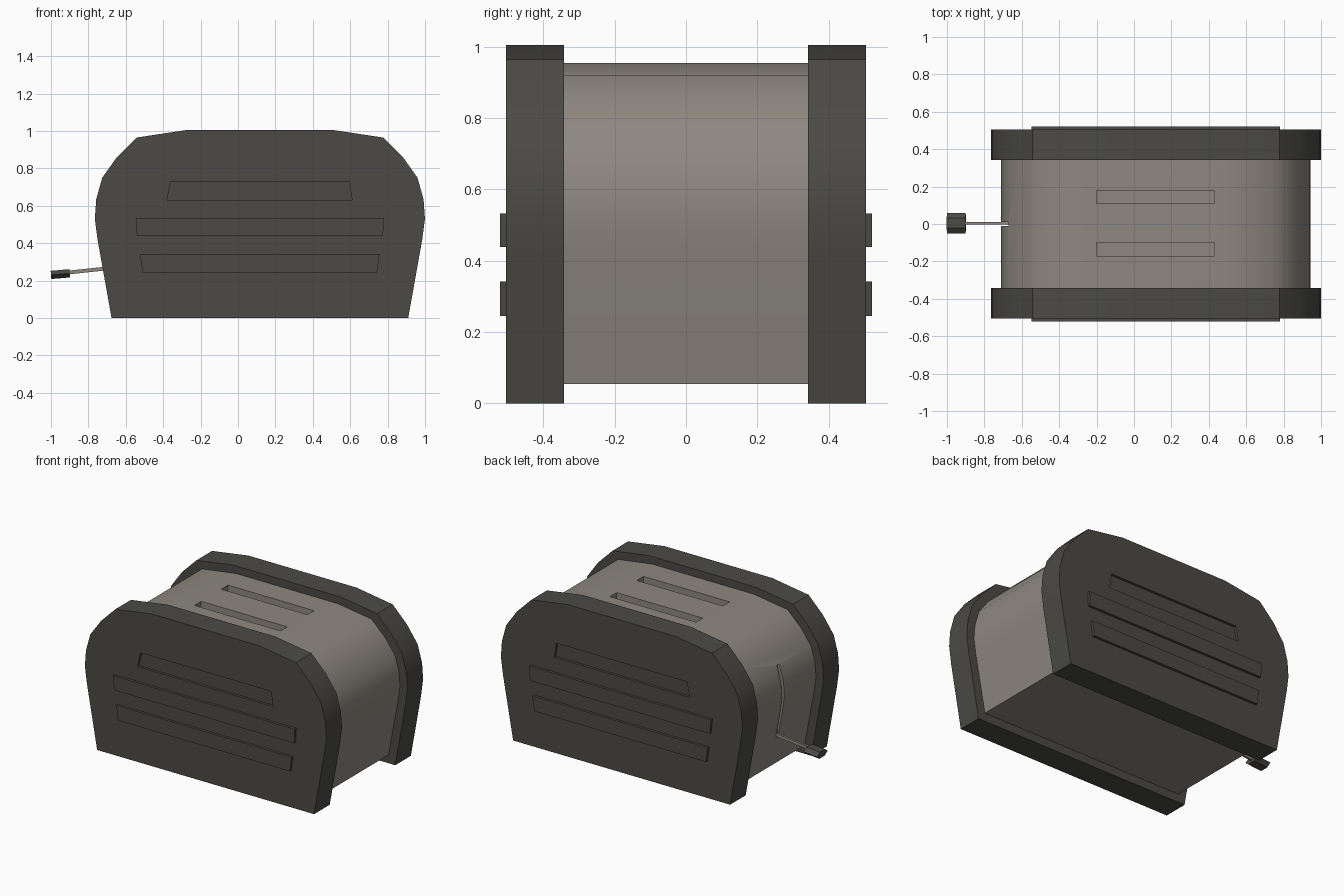
import bpy, bmesh, math

if "Cube" in bpy.data.objects:
    bpy.data.objects.remove(bpy.data.objects["Cube"])

CX = 0.117  # centre line of the toaster housing


def material(name, rgb):
    m = bpy.data.materials.new(name)
    m.diffuse_color = (*rgb, 1)
    m.use_nodes = True
    m.node_tree.nodes["Principled BSDF"].inputs["Base Color"].default_value = m.diffuse_color
    return m


DARK = material("dark_plastic", (0.07, 0.068, 0.06))
STEEL = material("warm_metal", (0.27, 0.245, 0.215))


def prism(name, pts, y0, y1, mat):
    """Extrude an x/z outline from y0 to y1."""
    bm = bmesh.new()
    face = bm.faces.new([bm.verts.new((x, y0, z)) for x, z in pts])
    ext = bmesh.ops.extrude_face_region(bm, geom=[face])
    for v in ext["geom"]:
        if isinstance(v, bmesh.types.BMVert):
            v.co.y = y1
    bmesh.ops.recalc_face_normals(bm, faces=bm.faces)
    me = bpy.data.meshes.new(name)
    bm.to_mesh(me)
    bm.free()
    ob = bpy.data.objects.new(name, me)
    bpy.context.collection.objects.link(ob)
    me.materials.append(mat)
    return ob


def box(name, x0, x1, y0, y1, z0, z1, mat):
    return prism(name, [(x0, z0), (x1, z0), (x1, z1), (x0, z1)], y0, y1, mat)


def activate(ob):
    bpy.ops.object.select_all(action='DESELECT')
    ob.select_set(True)
    bpy.context.view_layer.objects.active = ob


def cut(ob, cutter):
    activate(ob)
    mod = ob.modifiers.new("cut", 'BOOLEAN')
    mod.operation = 'DIFFERENCE'
    mod.solver = 'EXACT'
    mod.object = cutter
    bpy.ops.object.modifier_apply(modifier=mod.name)
    bpy.data.objects.remove(cutter)


def smooth(ob, degrees):
    activate(ob)
    bpy.ops.object.shade_smooth_by_angle(angle=math.radians(degrees))


# Housing outline: right half as (distance from centre line, z), then mirrored
half = [(0.793, 0), (0.868, 0.42), (0.8825, 0.53), (0.875, 0.635), (0.843, 0.75),
        (0.765, 0.86), (0.66, 0.965), (0.395, 1.005)]
outline = half + [(-x, z) for x, z in reversed(half)]

# Metal body, slightly smaller than the end panels
body = prism("body", [(CX + x * 0.938, 0.055 + z * 0.8955) for x, z in outline],
             -0.36, 0.36, STEEL)
# Bread slots
for y in (-0.135, 0.145):
    cut(body, box("slot_cutter", -0.2, 0.43, y - 0.035, y + 0.035, 0.84, 1.1, STEEL))
# Lever slit
cut(body, box("slit_cutter", -0.85, -0.66, -0.012, 0.012, 0.25, 0.73, STEEL))
smooth(body, 40)

# End panels with one recessed and two raised bars each
upper_bar = [(-0.38, 0.63), (0.61, 0.63), (0.595, 0.727), (-0.36, 0.727)]
raised_bars = {
    "middle_bar": [(-0.54, 0.438), (0.775, 0.438), (0.78, 0.533), (-0.547, 0.533)],
    "lower_bar": [(-0.51, 0.245), (0.743, 0.245), (0.757, 0.342), (-0.525, 0.342)],
}
for side, s in (("front", -1), ("back", 1)):
    panel = prism(side + "_panel", [(CX + x, z) for x, z in outline],
                  s * 0.342, s * 0.505, DARK)
    cut(panel, prism("bar_cutter", upper_bar, s * 0.488, s * 0.6, DARK))
    smooth(panel, 20)
    for name, pts in raised_bars.items():
        prism(f"{side}_{name}", pts, s * 0.495, s * 0.522, DARK)

# Lever rod, sloping down to the knob
prism("lever_rod", [(-0.91, 0.233), (-0.66, 0.26), (-0.66, 0.28), (-0.91, 0.253)],
      -0.003, 0.011, STEEL)

# Six-sided lever knob, lengthwise along x
bpy.ops.mesh.primitive_cylinder_add(vertices=6, radius=1, depth=1)
knob = bpy.context.object
knob.name = "lever_knob"
knob.data.materials.append(DARK)
for v in knob.data.vertices:
    x, y, z = v.co
    # points of the hexagon face sideways, flats face up and down
    v.co = (z * 0.1, y * 0.055, x * 0.022 / 0.866)
knob.location = (-0.95, 0.005, 0.235)
knob.rotation_euler = (0, -math.radians(5), 0)
